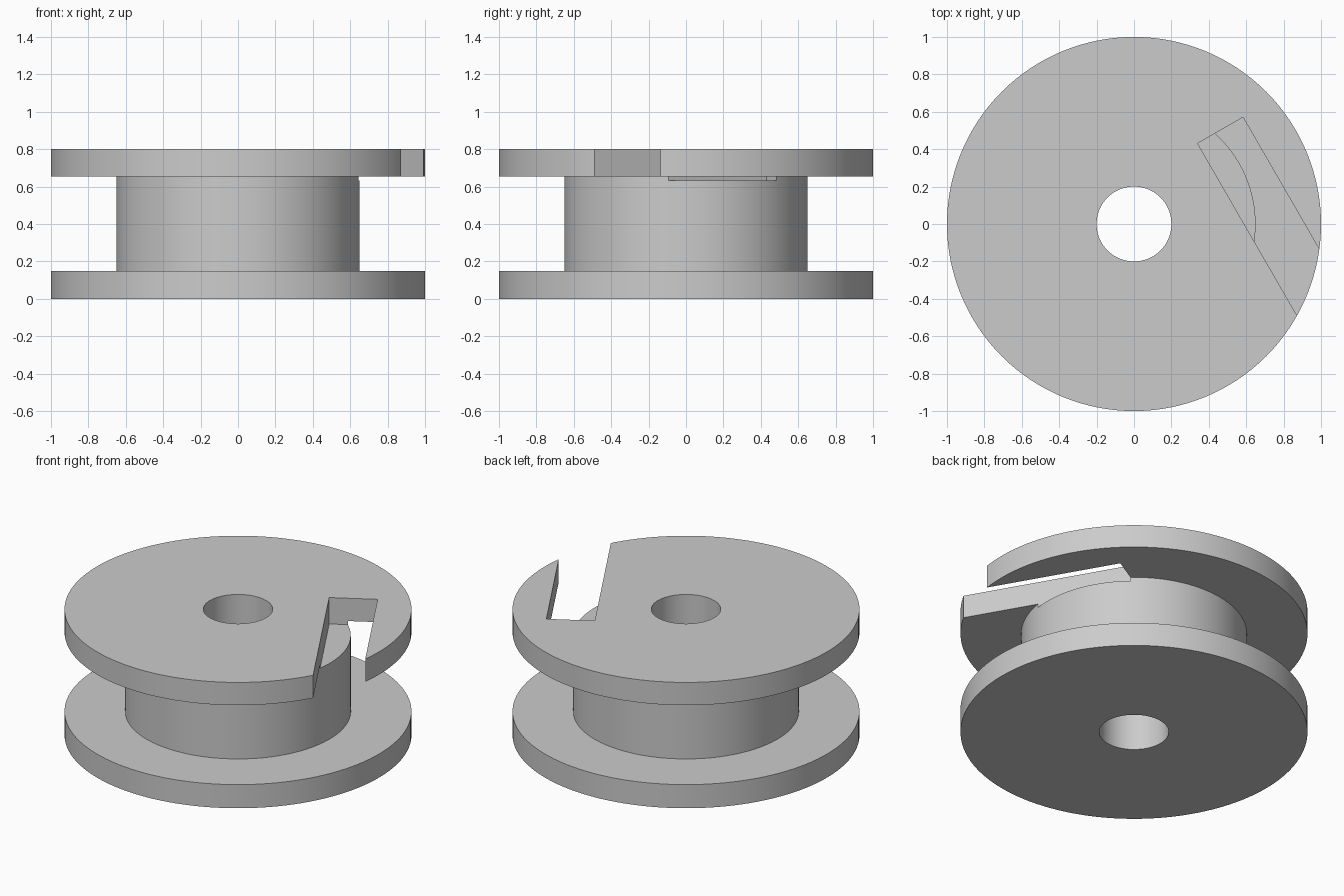
import bpy, bmesh, math
from mathutils import Matrix

cube = bpy.data.objects.get("Cube")
if cube:
    bpy.data.objects.remove(cube, do_unlink=True)

# Single grey material
grey = bpy.data.materials.new("plain grey")
grey.use_nodes = True
colour = (0.6, 0.6, 0.6, 1)
grey.diffuse_color = colour
grey.node_tree.nodes["Principled BSDF"].inputs["Base Color"].default_value = colour

OUTER, HUB, BORE = 1.0, 0.65, 0.2
LOW, HIGH, TOP = 0.15, 0.655, 0.8


def add_object(name, bm):
    bmesh.ops.recalc_face_normals(bm, faces=bm.faces[:])
    mesh = bpy.data.meshes.new(name)
    bm.to_mesh(mesh)
    bm.free()
    mesh.materials.append(grey)
    obj = bpy.data.objects.new(name, mesh)
    bpy.context.collection.objects.link(obj)
    return obj


# Spool: two flanges, hub and through bore turned from one closed profile
profile = [(BORE, 0), (OUTER, 0), (OUTER, LOW), (HUB, LOW),
           (HUB, HIGH), (OUTER, HIGH), (OUTER, TOP), (BORE, TOP)]
bm = bmesh.new()
verts = [bm.verts.new((r, 0, z)) for r, z in profile]
edges = [bm.edges.new((a, b)) for a, b in zip(verts, verts[1:] + verts[:1])]
bmesh.ops.spin(bm, geom=verts + edges, cent=(0, 0, 0), axis=(0, 0, 1),
               angle=math.tau, steps=128, use_duplicate=False)
bmesh.ops.remove_doubles(bm, verts=bm.verts[:], dist=0.0001)
spool = add_object("spool", bm)

# Slot cutter: slanted channel open at the rim, sinking slightly into the hub
x0, x1, y0, y1, z0, z1 = 0.51, 0.79, -1.5, 0.203, 0.632, 1.0
bm = bmesh.new()
bmesh.ops.create_cube(bm, size=1)
bmesh.ops.scale(bm, vec=(x1 - x0, y1 - y0, z1 - z0), verts=bm.verts[:])
bmesh.ops.translate(bm, vec=((x0 + x1) / 2, (y0 + y1) / 2, (z0 + z1) / 2),
                    verts=bm.verts[:])
bmesh.ops.transform(bm, matrix=Matrix.Rotation(math.radians(30), 4, "Z"),
                    verts=bm.verts[:])
cutter = add_object("slot_cutter", bm)
cutter.hide_render = True

# Cut the slot, then drop the cutter
cut = spool.modifiers.new("slot", "BOOLEAN")
cut.operation = "DIFFERENCE"
cut.solver = "EXACT"
cut.object = cutter
bpy.ops.object.select_all(action="DESELECT")
spool.select_set(True)
bpy.context.view_layer.objects.active = spool
bpy.ops.object.modifier_apply(modifier=cut.name)
bpy.data.objects.remove(cutter, do_unlink=True)

# Smooth round walls with crisp rims
bpy.ops.object.shade_smooth_by_angle(angle=math.radians(30))
